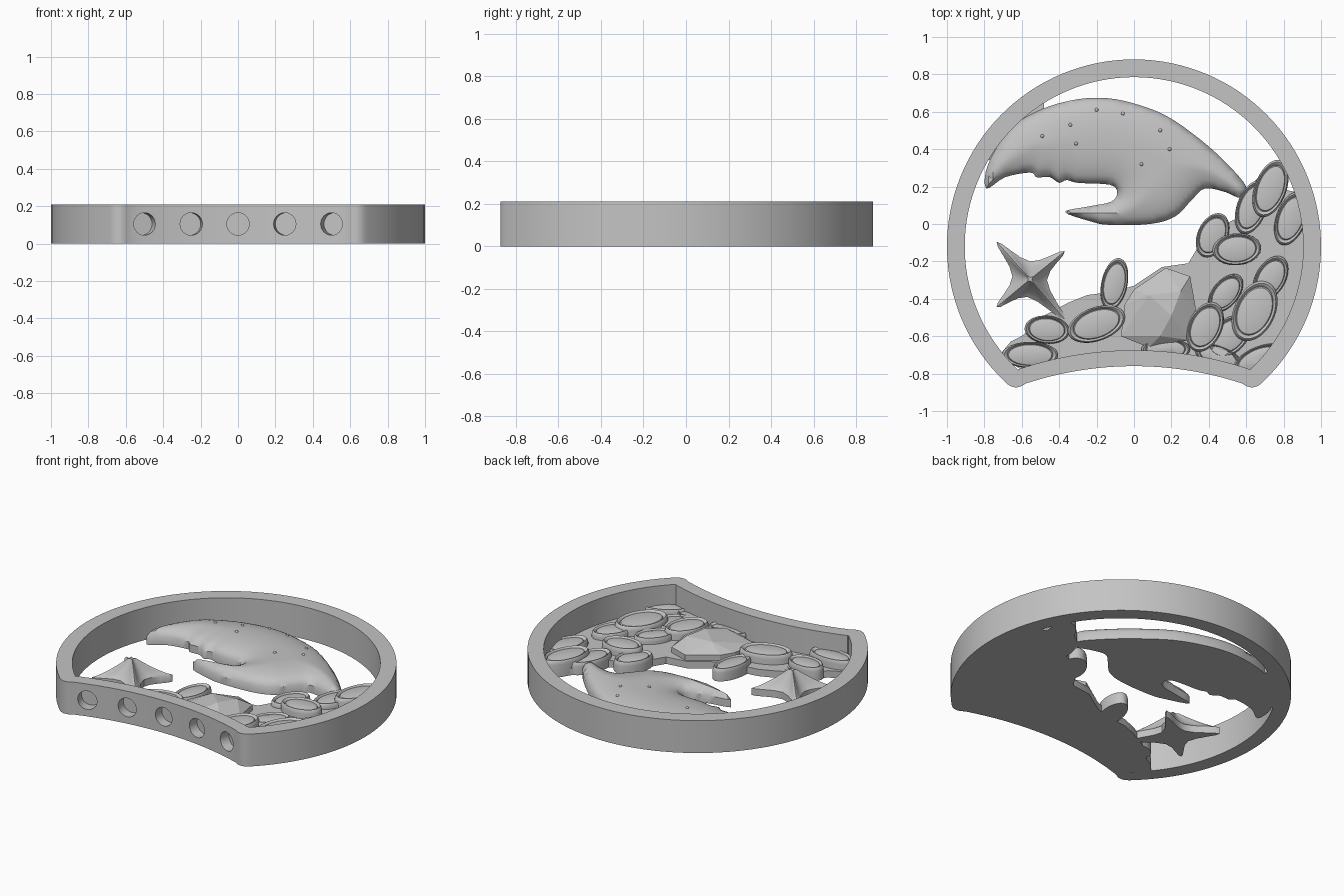
import bpy, bmesh, math
from mathutils import Vector, Matrix
from mathutils.geometry import intersect_point_line, delaunay_2d_cdt

cube = bpy.data.objects.get("Cube")
if cube:
    bpy.data.objects.remove(cube, do_unlink=True)

grey = bpy.data.materials.new("plain_grey")
grey.use_nodes = True
grey.diffuse_color = (0.55, 0.55, 0.55, 1)
grey.node_tree.nodes["Principled BSDF"].inputs["Base Color"].default_value = grey.diffuse_color

CENTRE = Vector((0, -0.12))        # centre of the round frame
ARC_CENTRE = Vector((0, -2.61))    # centre of the concave front edge


def finish(name, bm, smooth=True):
    """Turn a bmesh into a named, shaded object."""
    bmesh.ops.recalc_face_normals(bm, faces=bm.faces[:])
    mesh = bpy.data.meshes.new(name)
    bm.to_mesh(mesh)
    bm.free()
    mesh.materials.append(grey)
    obj = bpy.data.objects.new(name, mesh)
    bpy.context.collection.objects.link(obj)
    if smooth:
        shade(obj)
    return obj


def shade(obj):
    bpy.ops.object.select_all(action='DESELECT')
    obj.select_set(True)
    bpy.context.view_layer.objects.active = obj
    bpy.ops.object.shade_smooth_by_angle(angle=math.radians(35))


def bridge(bm, a, b):
    for i in range(len(a)):
        bm.faces.new((a[i - 1], a[i], b[i], b[i - 1]))


def circle_arc(radius, start, end, count):
    """Points on the frame circle, angles in degrees."""
    angles = [math.radians(start + (end - start) * i / count) for i in range(count + 1)]
    return [CENTRE + radius * Vector((math.cos(a), math.sin(a))) for a in angles]


def front_arc(radius, x0, x1, count):
    """Points on the concave front edge between two x positions."""
    xs = [x0 + (x1 - x0) * i / count for i in range(count + 1)]
    return [ARC_CENTRE + Vector((x, math.sqrt(radius ** 2 - x ** 2))) for x in xs]


def smooth_outline(points, steps):
    """Closed Catmull-Rom curve through the points."""
    pts = [Vector(p) for p in points]
    out = []
    for i in range(len(pts)):
        a, b, c, d = (pts[(i + k) % len(pts)] for k in (-1, 0, 1, 2))
        for s in range(steps):
            t = s / steps
            out.append(0.5 * (2 * b + (c - a) * t + (2 * a - 5 * b + 4 * c - d) * t ** 2
                              + (3 * b - a - 3 * c + d) * t ** 3))
    return out


def edge_distance(p, outline):
    best = 9.0
    for a, b in zip(outline, outline[1:] + outline[:1]):
        q, t = intersect_point_line(p, a, b)
        q = a if t < 0 else b if t > 1 else q
        best = min(best, (p - q.to_2d()).length)
    return best


def relief(name, outline, base, rise=None, step=0.022):
    """Flat-bottomed plate whose top may swell with distance from its edge."""
    n = len(outline)
    points = list(outline)
    if rise:
        xs, ys = [p.x for p in outline], [p.y for p in outline]
        for i in range(int((max(xs) - min(xs)) / step) + 1):
            for j in range(int((max(ys) - min(ys)) / step) + 1):
                p = Vector((min(xs) + i * step, min(ys) + j * step))
                if edge_distance(p, outline) > step * 0.5:
                    points.append(p)
    edges = [(i, (i + 1) % n) for i in range(n)]
    verts, _, faces, *_ = delaunay_2d_cdt(points, edges, [], 1, 1e-5)
    bm = bmesh.new()
    low, top = {}, {}
    for i in {i for f in faces for i in f}:
        p = verts[i]
        z = base + (rise(edge_distance(p, outline)) if rise else 0)
        low[i] = bm.verts.new((p.x, p.y, 0))
        top[i] = bm.verts.new((p.x, p.y, z))
    sides = {(f[k - 1], f[k]) for f in faces for k in range(len(f))}
    for f in faces:
        bm.faces.new([top[i] for i in f])
        bm.faces.new([low[i] for i in reversed(f)])
    for a, b in sides:
        if (b, a) not in sides:
            bm.faces.new((low[a], low[b], top[b], top[a]))
    return finish(name, bm)


# Frame: round wall with a concave front edge and rounded corners
fillet = []
for i in range(1, 8):
    t = i / 8
    fillet.append((1 - t) ** 2 * Vector((0.695, -0.839)) + 2 * t * (1 - t) * Vector((0.64, -0.9))
                  + t ** 2 * Vector((0.58, -0.853)))
mirrored = [Vector((-p.x, p.y)) for p in fillet]
outer = circle_arc(1.0, -46, 226, 96) + mirrored + front_arc(1.85, -0.58, 0.58, 24) + fillet[::-1]
corner = 0.618
lean = math.degrees(math.acos(corner / 0.905))
inner = circle_arc(0.905, -lean, 180 + lean, 103) + front_arc(1.935, -corner + 0.002, corner - 0.002, 31)
bm = bmesh.new()
rings = [[bm.verts.new((p.x, p.y, z)) for p in line]
         for line, z in ((outer, 0), (outer, 0.21), (inner, 0.21), (inner, 0))]
for r in range(4):
    bridge(bm, rings[r - 1], rings[r])
frame = finish("frame", bm, smooth=False)

# Blind round holes along the front, square to the curved edge
bm = bmesh.new()
for x in (-0.5, -0.25, 0, 0.25, 0.5):
    out = Vector((x, math.sqrt(1.85 ** 2 - x ** 2), 0)).normalized()
    spot = ARC_CENTRE.to_3d() + out * 1.85 + Vector((0, 0, 0.105))
    turn = out.to_track_quat('Z', 'Y').to_matrix().to_4x4()
    bmesh.ops.create_cone(bm, cap_ends=True, segments=32, radius1=0.06, radius2=0.06,
                          depth=0.13, matrix=Matrix.Translation(spot) @ turn)
cutter = finish("hole_cutter", bm, smooth=False)
cutter.hide_render = True
cut = frame.modifiers.new("holes", 'BOOLEAN')
cut.operation, cut.solver, cut.object = 'DIFFERENCE', 'EXACT', cutter
bpy.context.view_layer.objects.active = frame
bpy.ops.object.modifier_apply(modifier=cut.name)
bpy.data.objects.remove(cutter, do_unlink=True)
shade(frame)

# Gravel bed along the front and left side
bank = [(-.66, -.63), (-.6, -.6), (-.5, -.5), (-.35, -.42), (-.25, -.38), (-.1, -.36), (0, -.33),
        (.15, -.23), (.29, -.21), (.35, -.11), (.45, -.02), (.55, .03), (.57, .16), (.7, .28),
        (.8, .25), (.82, .18), (.87, .17)]
bed = [Vector(p) for p in bank] + circle_arc(0.92, 15, -45, 24) + front_arc(1.925, 0.6, -0.6, 20)
bed += [Vector((-0.66, -0.74)), Vector((-0.71, -0.69))]
relief("gravel_bed", bed, 0.045)

# Web joining the claw to the frame
web = circle_arc(0.92, 121.5, 150, 12) + [Vector((-0.7, 0.35)), Vector((-0.48, 0.5))]
relief("claw_web", web, 0.05)

# Claw: swollen body with a hooked thumb
claw = [(-.79, .19), (-.78, .32), (-.66, .51), (-.5, .61), (-.34, .66), (-.18, .675), (-.02, .65),
        (.17, .58), (.35, .455), (.49, .33), (.6, .2), (.57, .14), (.49, .17), (.38, .19),
        (.31, .13), (.22, .04), (.085, .0), (-.13, -.005), (-.235, .015), (-.37, .065),
        (-.235, .095), (-.12, .12), (-.09, .17), (-.13, .21), (-.3, .22), (-.36, .235),
        (-.4, .22), (-.45, .25), (-.52, .25), (-.555, .275), (-.69, .25)]


def dome(d):
    return 0.07 * math.sqrt(1 - (1 - min(d / 0.22, 1)) ** 2)


claw_line = smooth_outline(claw, 4)
relief("claw", claw_line, 0.05, dome)

# Small pimples on the claw
bm = bmesh.new()
for x, y in ((-.49, .47), (-.34, .53), (-.2, .61), (-.06, .59), (.14, .5), (-.31, .43), (.04, .32), (.19, .4)):
    z = 0.048 + dome(edge_distance(Vector((x, y)), claw_line))
    bmesh.ops.create_icosphere(bm, subdivisions=2, radius=0.01, matrix=Matrix.Translation((x, y, z)))
finish("claw_pimples", bm)

# Four-armed starfish rising to a point, with a ridge along each arm
star = [(-.735, -.095), (-.555, -.2), (-.37, -.145), (-.465, -.3), (-.37, -.51), (-.57, -.39), (-.735, -.445), (-.65, -.28)]
hub = Vector((-0.555, -0.295))
star_line = smooth_outline(star, 4)
bm = bmesh.new()
base = [bm.verts.new((p.x, p.y, 0)) for p in star_line]
bm.faces.new(base[::-1])
loop = base
for s in (1, 0.85, 0.7, 0.55, 0.4, 0.25, 0.1):
    ring = [hub + (p - hub) * s for p in star_line]
    higher = [bm.verts.new((p.x, p.y, 0.045 + 0.13 * (1 - s) ** 1.3)) for p in ring]
    bridge(bm, loop, higher)
    loop = higher
bm.faces.new(loop)
finish("starfish", bm)

# Faceted rock
bm = bmesh.new()
foot = [(0, -.35), (.17, -.235), (.3, -.28), (.33, -.45), (.3, -.62), (.08, -.66), (-.07, -.6), (-.05, -.43)]
for x, y in foot:
    bm.verts.new((x, y, 0.01))
    bm.verts.new((x, y, 0.08))
for peak in ((.2, -.49, .15), (.08, -.38, .135), (.25, -.36, .135), (.03, -.52, .11), (.14, -.6, .125)):
    bm.verts.new(peak)
hull = bmesh.ops.convex_hull(bm, input=bm.verts[:])
bmesh.ops.delete(bm, geom=list({v for v in hull["geom_interior"] if isinstance(v, bmesh.types.BMVert)}),
                 context='VERTS')
finish("rock", bm, smooth=False)


def inside_frame(p):
    """Pull a point back to just within the frame wall."""
    if (p - CENTRE).length > 0.92:
        p = CENTRE + (p - CENTRE).normalized() * 0.92
    if (p - ARC_CENTRE).length < 1.925:
        p = ARC_CENTRE + (p - ARC_CENTRE).normalized() * 1.925
    return p


def pebble(name, x, y, long, short, angle, top):
    """Oval pebble with a raised rim around a shallow domed face."""
    profile = [(1, 0), (1, top - .025), (.97, top - .008), (.92, top), (.86, top - .005),
               (.81, top - .016), (.77, top - .008), (.45, top - .001)]
    turn = Matrix.Rotation(math.radians(angle), 2)
    bm = bmesh.new()
    loops = []
    for r, z in profile:
        loops.append([])
        for i in range(40):
            t = math.tau * i / 40
            p = inside_frame(Vector((x, y)) + turn @ Vector((r * long * math.cos(t), r * short * math.sin(t))))
            loops[-1].append(bm.verts.new((p.x, p.y, z)))
    for a, b in zip(loops, loops[1:]):
        bridge(bm, a, b)
    bm.faces.new(loops[-1])
    bm.faces.new(loops[0][::-1])
    finish(name, bm)


# Pebbles: x, y, half length, half width, turn, top height
pebbles = [(.73, .19, .16, .085, 70, .105), (.63, .09, .15, .08, 70, .08), (.84, .03, .15, .08, 70, .085),
           (.42, -.06, .125, .08, 65, .075), (.55, -.135, .13, .085, 5, .1), (.73, -.29, .13, .08, 60, .085),
           (.49, -.37, .12, .07, 50, .085), (.645, -.465, .17, .11, 65, .105), (.38, -.55, .14, .09, 65, .105),
           (.17, -.67, .13, .06, 0, .09), (-.105, -.32, .14, .07, 78, .08), (-.2, -.535, .16, .09, 20, .105),
           (-.465, -.565, .12, .075, -5, .085), (-.555, -.7, .15, .07, 0, .105), (.66, -.72, .14, .06, 25, .085),
           (.51, -.6, .13, .09, 45, .075), (.45, -.71, .13, .06, -20, .075)]
for i, spec in enumerate(pebbles):
    pebble("pebble_%d" % (i + 1), *spec)
